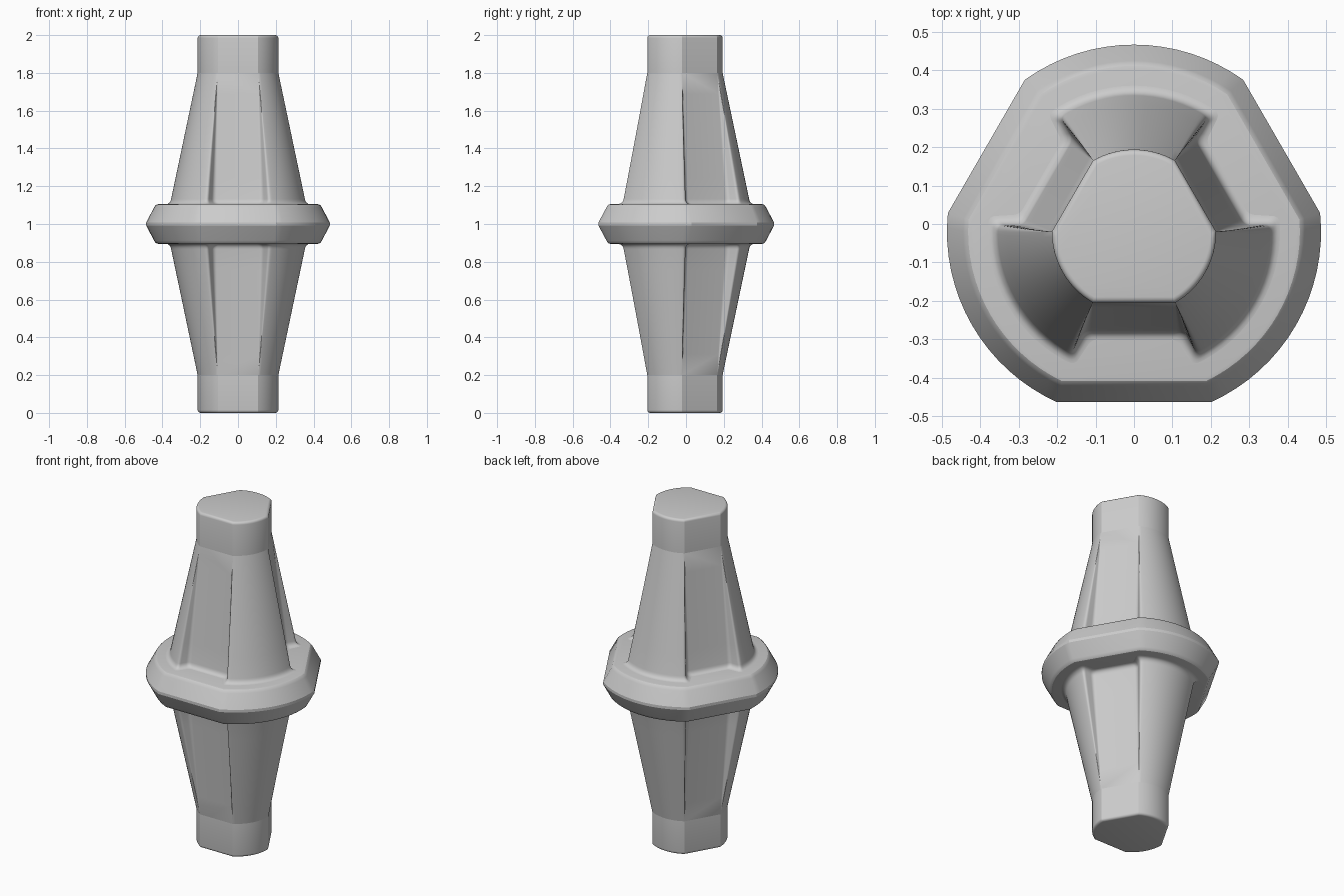
import bpy, bmesh, math
from mathutils import Vector

cube = bpy.data.objects.get("Cube")
if cube:
    bpy.data.objects.remove(cube)

CENTRE = Vector((0, -0.02))
ARC_STEPS = 16
ROUND_STEPS = 6

grey = bpy.data.materials.new("plain_grey")
grey.use_nodes = True
COLOUR = (0.6, 0.6, 0.6, 1)
grey.diffuse_color = COLOUR
grey.node_tree.nodes["Principled BSDF"].inputs["Base Color"].default_value = COLOUR


def polar(radius, angle):
    return Vector((radius * math.cos(angle), radius * math.sin(angle)))


def section(radius, flat, half=None, width=None, soft=0):
    """Three arcs alternating with three flats; the flats may be recessed."""
    if half is None:
        half = math.acos(flat / radius)
        width = radius * math.sin(half)
    points = []
    for k in range(3):
        turn = math.radians(120 * k)
        span = math.pi / 3 - half
        mid = math.pi / 2 + turn
        for i in range(ARC_STEPS + 1):
            p = polar(radius, mid - span + 2 * span * i / ARC_STEPS)
            points.append((p, i in (0, ARC_STEPS)))
        # recessed flat that follows this arc
        facing = mid + math.pi / 3
        along = polar(1, facing + math.pi / 2)
        for side in (-width, width):
            points.append((polar(flat, facing) + along * side, True))
    ring = []
    for i, (p, corner) in enumerate(points):
        if not corner:
            ring.append(p + CENTRE)
            continue
        before = points[i - 1][0] - p
        after = points[(i + 1) % len(points)][0] - p
        a = p + before.normalized() * soft
        b = p + after.normalized() * soft
        for j in range(ROUND_STEPS + 1):
            t = j / ROUND_STEPS
            ring.append(a * (1 - t) ** 2 + p * 2 * t * (1 - t) + b * t * t + CENTRE)
    return ring


def loft(name, levels, crease=None):
    """Skin a stack of (height, ring) levels into a capped solid."""
    bm = bmesh.new()
    rows = [[bm.verts.new((p.x, p.y, z)) for p in ring] for z, ring in levels]
    count = len(rows[0])
    for low, high in zip(rows, rows[1:]):
        for i in range(count):
            j = (i + 1) % count
            bm.faces.new((low[i], low[j], high[j], high[i]))
    bm.faces.new(rows[0])
    bm.faces.new(rows[-1])
    bmesh.ops.remove_doubles(bm, verts=bm.verts, dist=0.00005)
    bmesh.ops.recalc_face_normals(bm, faces=bm.faces)
    if crease is not None:
        for edge in bm.edges:
            if all(abs(v.co.z - crease) < 0.001 for v in edge.verts):
                edge.smooth = False
    mesh = bpy.data.meshes.new(name)
    bm.to_mesh(mesh)
    bm.free()
    mesh.materials.append(grey)
    obj = bpy.data.objects.new(name, mesh)
    bpy.context.collection.objects.link(obj)
    bpy.ops.object.select_all(action="DESELECT")
    obj.select_set(True)
    bpy.context.view_layer.objects.active = obj
    bpy.ops.object.shade_smooth_by_angle(angle=math.radians(25))
    return obj


def mix(a, b, t):
    return a + (b - a) * t


TIP_RADIUS, TIP_FLAT = 0.2137, 0.185
TIP_HALF = math.acos(TIP_FLAT / TIP_RADIUS)
TIP_WIDTH = TIP_RADIUS * math.sin(TIP_HALF)
BASE_RADIUS, BASE_FLAT, BASE_HALF, BASE_WIDTH = 0.36, 0.26, math.radians(27), 0.13


def taper(t, flare=0):
    """Cross-section of the tapered post, from tip (0) to collar (1)."""
    radius = mix(TIP_RADIUS, BASE_RADIUS, t) + flare
    return section(radius,
                   mix(TIP_FLAT, BASE_FLAT, t) + flare,
                   mix(TIP_HALF, BASE_HALF, t) - flare / radius,
                   mix(TIP_WIDTH, BASE_WIDTH, t) - flare,
                   0.018 * t)


# Post half, heights measured from the middle of the collar
post = []
for i in range(5):  # rounded tip edge
    a = math.pi / 2 * i / 4
    inset = 0.015 * (1 - math.sin(a))
    post.append((0.985 + 0.015 * math.cos(a),
                 section(TIP_RADIUS - inset, TIP_FLAT - inset)))
post.append((0.8, section(TIP_RADIUS, TIP_FLAT)))
for i in range(1, 7):  # fluted taper
    t = i / 6 * 0.96
    post.append((mix(0.8, 0.105, t), taper(t)))
for i in range(1, 6):  # fillet onto the collar
    a = math.pi / 2 * i / 5
    post.append((0.105 + 0.028 * (1 - math.sin(a)),
                 taper(mix(0.96, 1, i / 5), 0.02 * (1 - math.cos(a)))))
post.append((0, taper(1, 0.02)))

for name, sign in (("upper_post", 1), ("lower_post", -1)):
    loft(name, [(1 + sign * z, ring) for z, ring in post], 1 + sign * 0.8)

# Collar with chamfered, softened rim
rim = [(0.105, 0.064), (0.103, 0.055), (0.097, 0.048), (0.087, 0.042), (0.008, 0)]
rim += [(-z, inset) for z, inset in reversed(rim)]
loft("collar", [(1 + z, section(0.4865 - inset, 0.4435 - inset)) for z, inset in rim])
